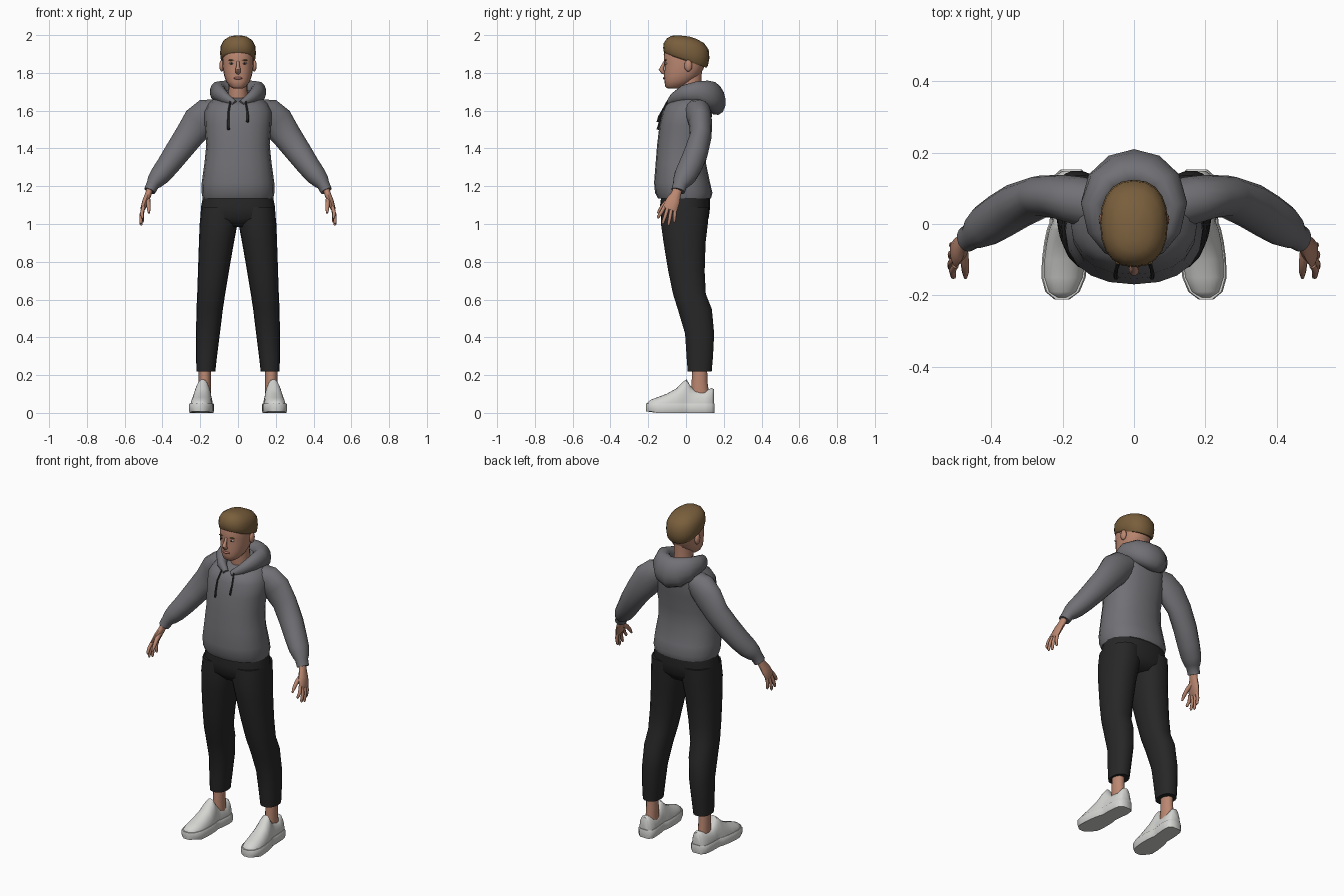
import bpy, bmesh, math
from mathutils import Vector


def material(name, r, g, b):
    m = bpy.data.materials.new(name)
    m.diffuse_color = (r, g, b, 1)
    return m


GREY = material("hoodie grey", .165, .165, .18)
BLACK = material("trouser black", .02, .02, .02)
SKIN = material("skin", .50, .245, .165)
HAIR = material("hair brown", .19, .112, .045)
WHITE = material("shoe white", .66, .66, .64)
CORD = material("cord dark grey", .03, .03, .035)
LIP = material("lip pink", .40, .15, .12)
EYE = material("eye white", .55, .50, .46)


def finish(name, bm, mat, mirror):
    bmesh.ops.recalc_face_normals(bm, faces=bm.faces)
    me = bpy.data.meshes.new(name)
    bm.to_mesh(me)
    bm.free()
    me.materials.append(mat)
    me.shade_smooth()
    me.set_sharp_from_angle(angle=math.radians(55))
    ob = bpy.data.objects.new(name, me)
    bpy.context.collection.objects.link(ob)
    if mirror:
        mod = ob.modifiers.new("mirror", 'MIRROR')
        mod.use_mirror_merge = False
    return ob


def loft(name, rings, mat, mirror=False):
    """Bridge rings of points and close both ends."""
    bm = bmesh.new()
    vs = [[bm.verts.new(p) for p in ring] for ring in rings]
    n = len(vs[0])
    for a, b in zip(vs, vs[1:]):
        for i in range(n):
            j = (i + 1) % n
            bm.faces.new((a[i], a[j], b[j], b[i]))
    bm.faces.new(vs[0])
    bm.faces.new(vs[-1])
    return finish(name, bm, mat, mirror)


def spow(v, p):
    return math.copysign(abs(v) ** (2 / p), v)


def level(z, hx, yf, yb, k=0, cx=0, p=2.3, n=20):
    """Horizontal rounded section; k tilts it from front to back."""
    cy, ry = (yf + yb) / 2, (yb - yf) / 2
    pts = []
    for i in range(n):
        t = 2 * math.pi * i / n
        y = ry * spow(math.sin(t), p)
        pts.append(Vector((cx + hx * spow(math.cos(t), p), cy + y, z + k * y)))
    return pts


def tube(name, path, mat, mirror=False, ref=(0, 1, 0), n=14):
    """Path of x, y, z, radius along ref, radius across."""
    c = [Vector(p[:3]) for p in path]
    rings = []
    for i, p in enumerate(path):
        tan = (c[min(i + 1, len(c) - 1)] - c[max(i - 1, 0)]).normalized()
        u = Vector(ref)
        u = (u - tan * u.dot(tan)).normalized()
        v = tan.cross(u)
        rings.append([c[i] + u * p[3] * math.cos(a) + v * p[4] * math.sin(a)
                      for a in (2 * math.pi * j / n for j in range(n))])
    return loft(name, rings, mat, mirror)


def blob(name, loc, size, mat, mirror=False):
    bm = bmesh.new()
    bmesh.ops.create_uvsphere(bm, u_segments=12, v_segments=8, radius=1)
    for v in bm.verts:
        v.co = Vector(loc) + Vector(a * b for a, b in zip(v.co, size))
    return finish(name, bm, mat, mirror)


# hoodie body, collar sloping down to the front
loft("hoodie_body", [level(*r) for r in [
    (1.135, .186, -.148, .132), (1.165, .193, -.164, .14), (1.22, .192, -.169, .127),
    (1.32, .178, -.161, .106), (1.42, .168, -.153, .112), (1.52, .176, -.141, .13),
    (1.595, .178, -.124, .14), (1.64, .155, -.11, .145, .1),
    (1.67, .115, -.093, .135, .25), (1.685, .075, -.07, .10, .4)]], GREY)

# sleeves with gathered ends and narrow cuffs
tube("sleeve", [
    (.10, .05, 1.61, .07, .055), (.155, .065, 1.585, .068, .085), (.205, .076, 1.54, .062, .09),
    (.26, .078, 1.465, .058, .077), (.325, .052, 1.375, .064, .068),
    (.375, .022, 1.305, .064, .060), (.415, -.004, 1.255, .060, .054),
    (.44, -.022, 1.225, .049, .044), (.452, -.032, 1.207, .038, .034),
    (.468, -.042, 1.175, .037, .031)], GREY, True, n=16)

# hood lying around the neck, heavy at the back
half = [(.018, -.092, 1.64, .014, .016), (.065, -.062, 1.665, .03, .026),
        (.098, -.01, 1.69, .045, .035), (.108, .055, 1.70, .055, .042),
        (.085, .11, 1.69, .072, .05), (.045, .14, 1.675, .084, .056)]
tube("hood", half + [(0, .15, 1.665, .09, .058)] +
     [(-p[0],) + p[1:] for p in reversed(half)], GREY, ref=(0, -.25, 1), n=14)

# drawstrings, one longer
for side, low in ((-1, 1.50), (1, 1.54)):
    tube("drawstring", [(side * .04, -.098, 1.65, .005, .005),
                        (side * .05, -.128, 1.595, .005, .005),
                        (side * .052, -.142, low + .03, .006, .006),
                        (side * .05, -.150, low, .007, .007)], CORD, ref=(1, 0, 0), n=6)

# trousers: hips and legs
loft("trouser_hips", [level(*r) for r in [
    (1.16, .182, -.13, .125), (1.09, .196, -.138, .128), (1.03, .199, -.132, .12),
    (.985, .13, -.09, .085)]], BLACK)
legs = [(1.09, .004, .194, -.13, .122), (1.0, .003, .203, -.134, .117),
        (.9, .022, .207, -.12, .105), (.75, .048, .212, -.095, .10),
        (.63, .068, .216, -.07, .106), (.55, .080, .22, -.045, .138),
        (.42, .096, .222, -.006, .15), (.30, .111, .222, .002, .144),
        (.22, .12, .22, .008, .137)]
loft("trouser_leg", [level(z, (b - a) / 2, f, k, cx=(a + b) / 2, n=18)
                     for z, a, b, f, k in legs], BLACK, True)

# ankles
loft("ankle", [level(z, .032, f, b, cx=.176, n=12, p=2) for z, f, b in
               ((.25, .035, .112), (.17, .03, .113), (.08, .025, .125))], SKIN, True)


# shoes: station y, half width, height; toes turned slightly out
def shoe_x(y):
    return .187 - .07 * y


shoe = [(-.206, .022, .052), (-.19, .042, .068), (-.15, .056, .083), (-.10, .058, .102),
        (-.05, .055, .13), (-.015, .05, .165), (.003, .044, .178), (.022, .044, .145),
        (.045, .046, .12), (.10, .047, .115), (.135, .042, .132), (.148, .026, .125)]
arch = []
for y, w, h in shoe:
    angles = [math.pi * i / 12 for i in range(13)]
    arch.append([Vector((shoe_x(y) + w * spow(math.cos(t), 2.3), y,
                         .03 + (h - .03) * spow(math.sin(t), 2.3))) for t in angles])
loft("shoe_upper", arch, WHITE, True)
outline = [(-.212, .02)] + [(y, w + .006) for y, w, h in shoe[1:-1]] + [(.152, .03)]
sole = []
for z, grow in ((0, -.004), (.012, 0), (.044, 0), (.05, -.004)):
    right = [Vector((shoe_x(y) + w + grow, y, z + (.008 if y < -.18 and z < .02 else 0)))
             for y, w in outline]
    left = [Vector((2 * shoe_x(v.y) - v.x, v.y, v.z)) for v in reversed(right)]
    sole.append(right + left)
loft("shoe_sole", sole, WHITE, True)

# hands: palm, fingers, thumb
tube("palm", [(.462, -.04, 1.20, .026, .019), (.474, -.052, 1.16, .026, .018),
              (.488, -.068, 1.125, .037, .018), (.502, -.084, 1.085, .040, .014),
              (.505, -.088, 1.075, .034, .009)], SKIN, True, n=10)
tips = [(-.115, .508, -.147, 1.03), (-.096, .516, -.122, 1.0),
        (-.076, .515, -.092, .992), (-.057, .508, -.062, 1.008)]
for y, tx, ty, tz in tips:
    tube("finger", [(.50, y, 1.09, .010, .010),
                    (.505 + .5 * (tx - .5), (y + ty) / 2, (1.09 + tz) / 2, .0095, .0095),
                    (tx - .002, ty, tz + .008, .008, .008), (tx - .003, ty, tz, .004, .004)],
         SKIN, True, n=8)
tube("thumb", [(.478, -.07, 1.135, .016, .013), (.474, -.108, 1.11, .013, .012),
               (.472, -.135, 1.08, .010, .010), (.472, -.15, 1.057, .005, .005)], SKIN, True, n=8)

# neck and head
tube("neck", [(0, .035, 1.60, .062, .062), (0, .025, 1.67, .058, .052),
              (0, .02, 1.74, .06, .05), (0, .025, 1.82, .06, .05)], SKIN, n=16)
loft("head", [level(*r) for r in [
    (1.718, .026, -.098, -.04), (1.728, .043, -.110, -.005), (1.755, .063, -.114, .035),
    (1.785, .073, -.116, .07), (1.82, .080, -.115, .092), (1.86, .083, -.115, .106),
    (1.90, .084, -.118, .112), (1.95, .074, -.10, .10), (1.975, .045, -.065, .06)]], SKIN)
loft("hair", [level(*r) for r in [
    (1.865, .085, -.113, .108, -.34), (1.875, .092, -.118, .116, -.32),
    (1.905, .095, -.121, .124, -.22), (1.94, .092, -.118, .120, -.14),
    (1.97, .077, -.102, .095, -.12), (1.988, .05, -.078, .055, -.12),
    (1.996, .02, -.045, .015, -.1)]], HAIR)

# face details
tube("nose", [(0, -.112, 1.862, .007, .006), (0, -.123, 1.838, .009, .009),
              (0, -.131, 1.817, .014, .014), (0, -.122, 1.802, .014, .010),
              (0, -.112, 1.797, .008, .006)], SKIN, ref=(1, 0, 0), n=10)
blob("ear", (.086, .012, 1.838), (.013, .021, .031), SKIN, True)
blob("eye", (.034, -.105, 1.850), (.013, .008, .006), EYE, True)
blob("pupil", (.034, -.111, 1.850), (.005, .004, .005), CORD, True)
blob("eyebrow", (.035, -.108, 1.867), (.018, .006, .0035), HAIR, True)
blob("lips", (0, -.113, 1.772), (.024, .009, .007), LIP)
